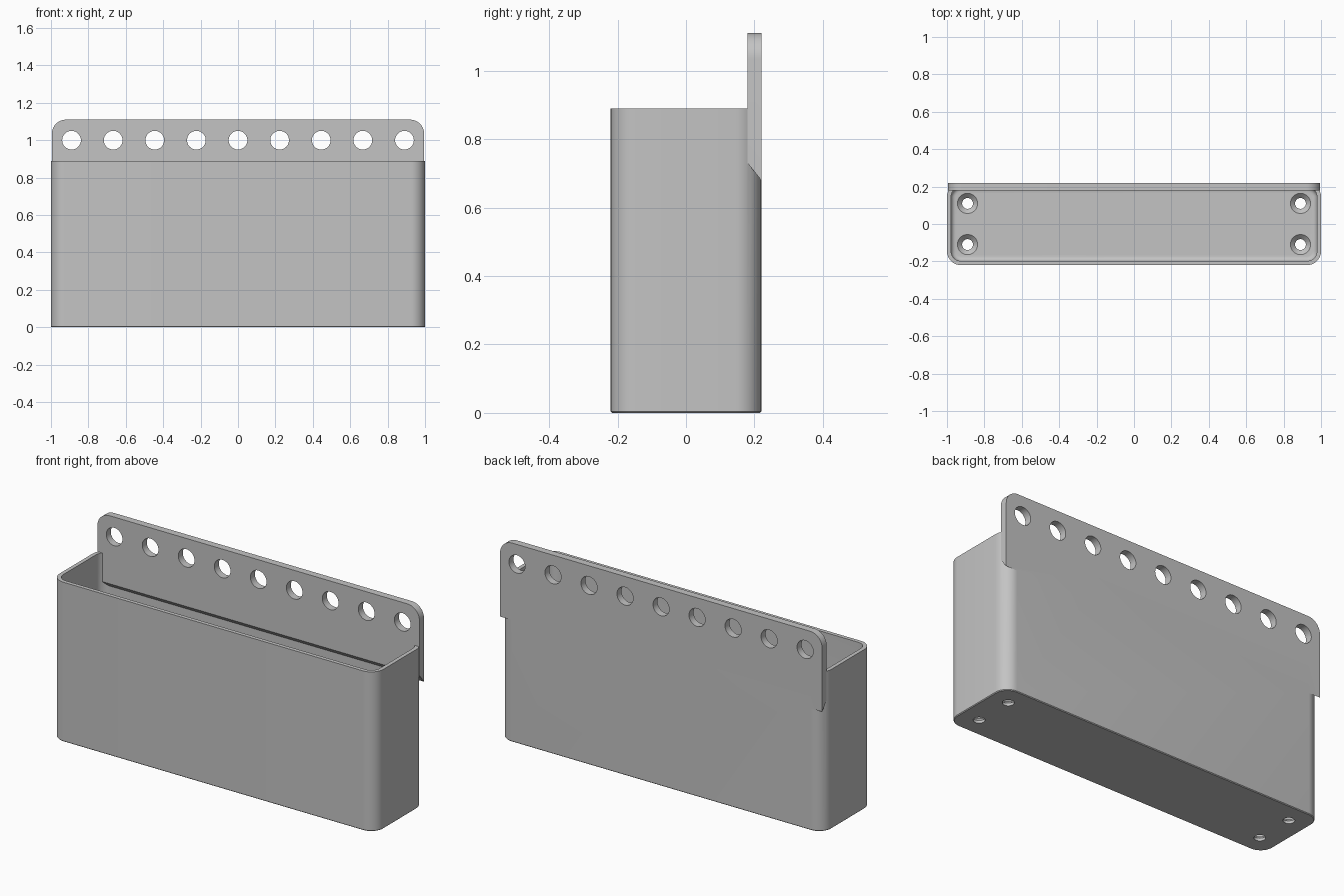
import bpy
import bmesh
from math import radians
from mathutils import Matrix, Vector

cube = bpy.data.objects.get("Cube")
if cube:
    bpy.data.objects.remove(cube, do_unlink=True)

grey = bpy.data.materials.new("Light grey plastic")
grey.use_nodes = True
colour = (0.55, 0.55, 0.55, 1)
grey.diffuse_color = colour
grey.node_tree.nodes["Principled BSDF"].inputs["Base Color"].default_value = colour


def finish(bm, name):
    bmesh.ops.recalc_face_normals(bm, faces=bm.faces)
    mesh = bpy.data.meshes.new(name)
    bm.to_mesh(mesh)
    bm.free()
    mesh.materials.append(grey)
    obj = bpy.data.objects.new(name, mesh)
    bpy.context.collection.objects.link(obj)
    return obj


def bevel(bm, edges, size, segments):
    bmesh.ops.bevel(bm, geom=edges, offset=size, segments=segments,
                    profile=0.5, affect='EDGES')


def rounded_box(name, half_x, half_y, z0, z1, radius, base_size, base_segments):
    bm = bmesh.new()
    bmesh.ops.create_cube(bm, size=2)
    for v in bm.verts:
        v.co = Vector((v.co.x * half_x, v.co.y * half_y, z1 if v.co.z > 0 else z0))
    bevel(bm, [e for e in bm.edges
               if abs(e.verts[0].co.z - e.verts[1].co.z) > 0.1], radius, 10)
    bevel(bm, [e for e in bm.edges
               if all(abs(v.co.z - z0) < 1e-5 for v in e.verts)],
          base_size, base_segments)
    return finish(bm, name)


def cones(name, places, r1, r2, depth, turn=0):
    bm = bmesh.new()
    for place in places:
        bmesh.ops.create_cone(
            bm, cap_ends=True, segments=40, radius1=r1, radius2=r2, depth=depth,
            matrix=Matrix.Translation(place) @ Matrix.Rotation(radians(turn), 4, 'X'))
    return finish(bm, name)


def combine(target, tool, operation):
    mod = target.modifiers.new(tool.name, 'BOOLEAN')
    mod.object, mod.operation, mod.solver = tool, operation, 'EXACT'
    bpy.context.view_layer.objects.active = target
    bpy.ops.object.modifier_apply(modifier=mod.name)
    bpy.data.objects.remove(tool, do_unlink=True)


# Hollow bin with rounded corners and a filleted floor
holder = rounded_box("wall_bin", 1.0, 0.22, 0, 0.89, 0.075, 0.004, 1)
combine(holder, rounded_box("cavity", 0.978, 0.198, 0.04, 1.2, 0.053, 0.025, 5),
        'DIFFERENCE')

# Thick mounting plate, sloped underneath, with rounded top corners
bm = bmesh.new()
profile = [(0.18, 0.73), (0.22, 0.68), (0.22, 1.11), (0.18, 1.11)]
face = bm.faces.new([bm.verts.new((-0.995, y, z)) for y, z in profile])
side = bmesh.ops.extrude_face_region(bm, geom=[face])
bmesh.ops.translate(bm, vec=(1.99, 0, 0),
                    verts=[g for g in side["geom"] if isinstance(g, bmesh.types.BMVert)])
bevel(bm, [e for e in bm.edges
           if all(v.co.z > 1.1 for v in e.verts)
           and abs(e.verts[0].co.x - e.verts[1].co.x) < 0.01], 0.075, 10)
combine(holder, finish(bm, "mounting_plate"), 'UNION')

# Row of hanging holes
row = [(i * 0.2225, 0.2, 1.0) for i in range(-4, 5)]
combine(holder, cones("hanging_holes", row, 0.05, 0.05, 0.2, 90), 'DIFFERENCE')

# Countersunk screw holes in the floor
floor = [(x, y) for x in (-0.89, 0.89) for y in (-0.11, 0.11)]
combine(holder, cones("screw_holes", [(x, y, 0) for x, y in floor],
                      0.029, 0.029, 0.2), 'DIFFERENCE')
combine(holder, cones("countersinks", [(x, y, 0.028) for x, y in floor],
                      0.027, 0.057, 0.03), 'DIFFERENCE')

# Smooth shading with sharp edges kept
bpy.ops.object.select_all(action='DESELECT')
holder.select_set(True)
bpy.context.view_layer.objects.active = holder
bpy.ops.object.shade_smooth_by_angle(angle=radians(30))
